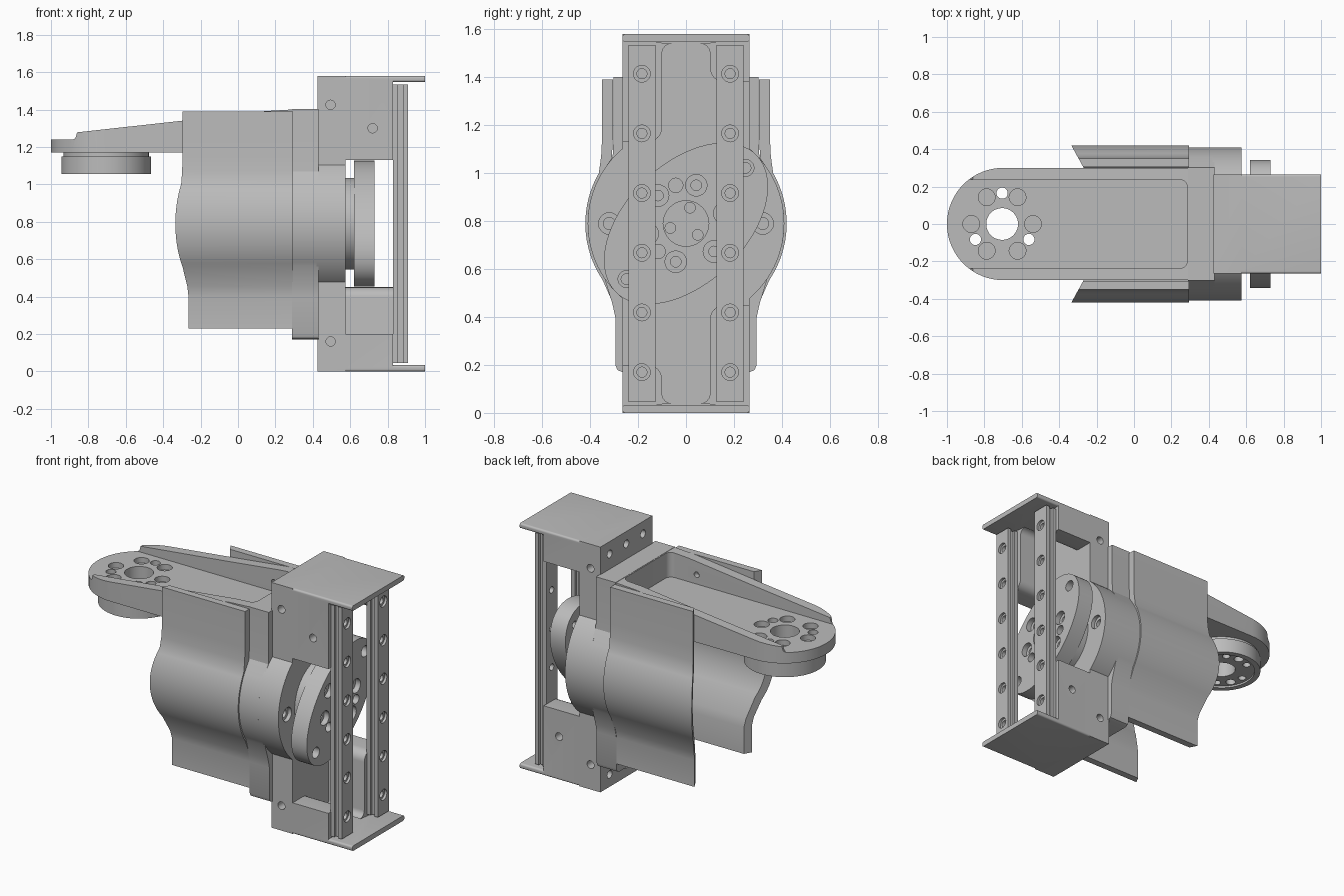
import bpy, bmesh
from math import sin, cos, radians, sqrt
from mathutils import Vector

if "Cube" in bpy.data.objects:
    bpy.data.objects.remove(bpy.data.objects["Cube"])

grey = bpy.data.materials.new("machined_grey")
grey.use_nodes = True
grey.diffuse_color = (0.5, 0.5, 0.5, 1)
grey.node_tree.nodes["Principled BSDF"].inputs["Base Color"].default_value = (0.5, 0.5, 0.5, 1)

MID = 0.79          # height of the turning axis
TIP = -0.705        # x of the arm's turning axis


def place(axis, u, v, w):
    return {"x": (w, u, v), "y": (u, w, v), "z": (u, v, w)}[axis]


def prism(bm, axis, pts, lo, hi):
    """Extrude a flat outline along an axis."""
    base = [bm.verts.new(place(axis, u, v, lo)) for u, v in pts]
    face = bm.faces.new(base)
    ext = bmesh.ops.extrude_face_region(bm, geom=[face])
    verts = [g for g in ext["geom"] if isinstance(g, bmesh.types.BMVert)]
    bmesh.ops.translate(bm, verts=verts, vec=Vector(place(axis, 0, 0, hi - lo)))


def circle(u, v, r, n=24):
    return [(u + r * cos(radians(360 * i / n)), v + r * sin(radians(360 * i / n))) for i in range(n)]


def arc(u, v, r, a, b, n=6):
    return [(u + r * cos(radians(a + (b - a) * i / n)), v + r * sin(radians(a + (b - a) * i / n)))
            for i in range(n + 1)]


def box(u0, u1, v0, v1, r=0.0):
    if not r:
        return [(u0, v0), (u1, v0), (u1, v1), (u0, v1)]
    return (arc(u0 + r, v0 + r, r, 180, 270) + arc(u1 - r, v0 + r, r, 270, 360)
            + arc(u1 - r, v1 - r, r, 0, 90) + arc(u0 + r, v1 - r, r, 90, 180))


def ring(u, v, r, start, count):
    return [(u + r * cos(radians(start + 360 * i / count)), v + r * sin(radians(start + 360 * i / count)))
            for i in range(count)]


def make(name, parts):
    bm = bmesh.new()
    for p in parts:
        prism(bm, *p)
    bmesh.ops.recalc_face_normals(bm, faces=bm.faces)
    mesh = bpy.data.meshes.new(name)
    bm.to_mesh(mesh)
    bm.free()
    ob = bpy.data.objects.new(name, mesh)
    bpy.context.collection.objects.link(ob)
    mesh.materials.append(grey)
    return ob


def select(ob):
    bpy.ops.object.select_all(action="DESELECT")
    ob.select_set(True)
    bpy.context.view_layer.objects.active = ob


def combine(ob, parts, op="DIFFERENCE"):
    tool = make("cutter", parts)
    mod = ob.modifiers.new("cut", "BOOLEAN")
    mod.operation, mod.solver, mod.object = op, "EXACT", tool
    select(ob)
    bpy.ops.object.modifier_apply(modifier=mod.name)
    bpy.data.objects.remove(tool)


def bores(axis, centres, r, lo, hi):
    return [(axis, circle(u, v, r, 20), lo, hi) for u, v in centres]


def finish(ob):
    select(ob)
    bpy.ops.object.shade_smooth_by_angle(angle=radians(30))


def bulge(r, low, high, z0, z1):
    """Right half of a side outline that swells around the turning axis."""
    swell = arc(0, MID, r, -34, 30, 16)
    return ([(low, z0), (low, 0.40), (low + 0.012, 0.455)] + swell
            + [(high + 0.004, 1.07), (high, 1.15), (high, z1)])


# Arm: stadium with a ramped top and a long pocket
arm = make("arm", [("z", [(0.3, -0.3), (0.3, 0.3)] + arc(TIP + 0.005, 0, 0.3, 90, 270, 32), 1.17, 1.42)])
ramp = [(-1.1, 1.24), (-0.88, 1.24), (-0.868, 1.25), (-0.86, 1.278), (-0.3, 1.34),
        (0.15, 1.392), (0.32, 1.402), (0.32, 1.5), (-1.1, 1.5)]
combine(arm, [("y", ramp, -0.5, 0.5)])
combine(arm, [("z", box(-1.2, 0.285, -0.237, 0.237, 0.04), 1.24, 1.5)])
big = ring(TIP, 0, 0.165, 0, 6)
small = ring(TIP, 0, 0.165, 90, 3)
combine(arm, bores("z", big, 0.045, 1.205, 1.3) + bores("z", small, 0.03, 1.1, 1.3)
        + [("z", circle(TIP, 0, 0.085, 40), 1.1, 1.3)])
combine(arm, bores("y", [(0.09, 1.3)], 0.018, -0.27, 0.27))
finish(arm)

# Round boss under the arm tip
boss = make("arm_boss", [("z", circle(TIP, 0, 0.24, 64), 1.055, 1.15)])
combine(boss, [("z", circle(TIP, 0, 0.228, 64), 1.14, 1.172)], "UNION")
combine(boss, [("z", circle(TIP, 0, 0.205, 48), 1.0, 1.067)])
combine(boss, [("z", circle(TIP, 0, 0.085, 40), 1.0, 1.3)] + bores("z", small, 0.03, 1.0, 1.3)
        + bores("z", big, 0.024, 1.0, 1.12))
finish(boss)

# Side shields with slanted rear ends
for side, label in ((1, "left"), (-1, "right")):
    outer = bulge(0.42, 0.292, 0.35, 0.23, 1.39)
    inner = bulge(0.375, 0.247, 0.305, 0.23, 1.39)
    shield = make(label + "_shield", [("x", [(side * y, z) for y, z in outer + inner[::-1]], -0.5, 0.295)])
    slant = [(-0.6, side * 0.1), (-0.159, side * 0.1), (-0.357, side * 0.46), (-0.6, side * 0.46)]
    combine(shield, [("z", slant, 0, 1.6)])
    finish(shield)

# Flange plate joining the arm to the bracket
half = bulge(0.41, 0.295, 0.302, 0.20, 1.402)
half = [(0.265, 0.17), (0.286, 0.179)] + half
flange = make("flange", [("x", half + [(-y, z) for y, z in half[::-1]], 0.29, 0.43)])
combine(flange, bores("x", [(-0.18, 1.32), (0.18, 1.32)], 0.04, 0.2, 0.37))
finish(flange)

# Round bearing housing
housing = make("bearing_housing", [("x", circle(0, MID, 0.41, 96), 0.42, 0.575)])
screws = [(-0.32, MID), (0.32, MID)] + ring(0, MID, 0.31, 115, 2)
combine(housing, bores("x", screws, 0.045, 0.55, 0.7))
combine(housing, bores("x", screws, 0.025, 0.5, 0.7))
finish(housing)

# Bracket: back plate, end plates and four legs of unequal length
W = 0.265
H = 1.58


def leg(length):
    r = 0.06
    top = H - 0.02
    return ([(-W, top), (-W, H - length)] + arc(-0.1 - r, H - length + r, r, 270, 360)
            + [(-0.1, top - 0.06)] + arc(-0.06, top - 0.06, 0.04, 180, 90))


def turned(pts):
    return [(-y, H - z) for y, z in pts]


def mirrored(pts):
    return [(-y, z) for y, z in pts]


bracket = make("bracket", [("x", box(-W, W, 0, H), 0.425, 0.575)])
long_leg, short_leg = leg(0.45), mirrored(leg(0.2))
combine(bracket, [("x", p, 0.5, 0.83) for p in (long_leg, short_leg, turned(long_leg), turned(short_leg))], "UNION")
for z0, z1 in ((0, 0.033), (H - 0.033, H)):
    combine(bracket, [("x", box(-W, W, z0, z1, 0.012), 0.426, 1.0)], "UNION")
pins = [(0.495, 0.16), (0.495, 1.425)]
combine(bracket, bores("y", pins + [(0.72, 1.3)], 0.025, -0.3, -0.2)
        + bores("y", pins + [(0.72, H - 1.3)], 0.025, 0.2, 0.3)
        + bores("x", [(y, z) for y in (-0.17, 0, 0.17) for z in (0.08, 1.5)], 0.025, 0.4, 0.48))
finish(bracket)

# Output hub and slanted oval horn
hub = make("output_hub", [("x", circle(0, MID, 0.245, 64), 0.57, 0.625)])
finish(hub)
tilt = radians(44)
oval = [(u * cos(tilt) - v * sin(tilt), MID + u * sin(tilt) + v * cos(tilt))
        for u, v in [(0.41 * cos(radians(5 * i)), 0.25 * sin(radians(5 * i))) for i in range(72)]]
horn = make("output_horn", [("x", oval, 0.62, 0.73)])
ends = ring(0, MID, 0.34, 43, 2)
holes = ring(0, MID, 0.165, 75, 6)
combine(horn, bores("x", holes, 0.045, 0.695, 0.8) + bores("x", ends, 0.035, 0.68, 0.8)
        + bores("x", ring(0, MID, 0.165, 105, 3), 0.03, 0.64, 0.8)
        + [("x", circle(0, MID, 0.095, 40), 0.65, 0.8)])
combine(horn, bores("x", holes + ends, 0.022, 0.5, 0.8))
finish(horn)
finish(make("hub_screws", bores("x", ring(0, MID, 0.068, 76, 3), 0.024, 0.64, 0.66)))

# Grooved, drilled mounting rails
for side, label in ((1, "left"), (-1, "right")):
    a, b, d = 0.128, 0.24, 0.016
    section = [(0.828, a), (0.855, a), (0.855, a + d), (0.882, a + d), (0.882, a), (0.908, a),
               (0.908, b), (0.882, b), (0.882, b - d), (0.855, b - d), (0.855, b), (0.828, b)]
    rail = make(label + "_rail", [("z", [(x, side * y) for x, y in section], 0.045, 1.535)])
    spots = [(side * 0.184, 0.17 + 0.249 * i) for i in range(6)]
    combine(rail, bores("x", spots, 0.035, 0.892, 1.0))
    combine(rail, bores("x", spots, 0.021, 0.8, 1.0))
    finish(rail)
